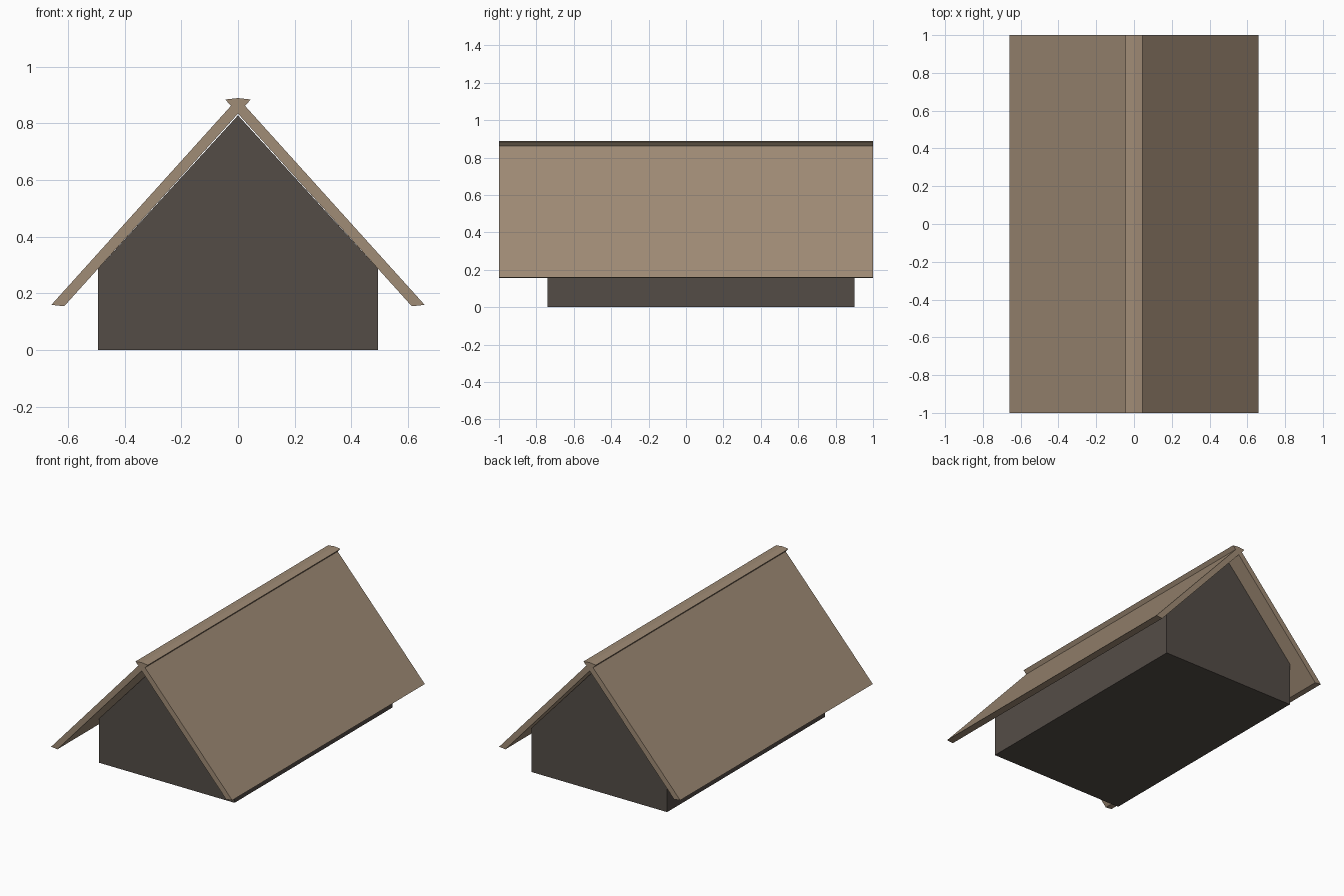
import bpy
import bmesh

if "Cube" in bpy.data.objects:
    bpy.data.objects.remove(bpy.data.objects["Cube"], do_unlink=True)


def make_material(name, rgb):
    mat = bpy.data.materials.new(name)
    mat.use_nodes = True
    color = (*rgb, 1.0)
    mat.diffuse_color = color
    bsdf = next(n for n in mat.node_tree.nodes if n.type == "BSDF_PRINCIPLED")
    bsdf.inputs["Base Color"].default_value = color
    return mat


def extrude_profile(name, profile, y_front, y_back, mat):
    """Extrude an x-z outline along y into a closed, flat-faced solid."""
    bm = bmesh.new()
    face = bm.faces.new([bm.verts.new((x, y_front, z)) for x, z in profile])
    result = bmesh.ops.extrude_face_region(bm, geom=[face])
    moved = [g for g in result["geom"] if isinstance(g, bmesh.types.BMVert)]
    bmesh.ops.translate(bm, verts=moved, vec=(0, y_back - y_front, 0))
    bmesh.ops.recalc_face_normals(bm, faces=bm.faces)
    mesh = bpy.data.meshes.new(name)
    bm.to_mesh(mesh)
    bm.free()
    mesh.materials.append(mat)
    obj = bpy.data.objects.new(name, mesh)
    bpy.context.collection.objects.link(obj)
    return obj


wall_mat = make_material("dark timber", (0.088, 0.073, 0.062))
roof_mat = make_material("tan roof boards", (0.352, 0.261, 0.180))

# House body with gabled ends, set slightly towards the back
wall_x, eave_z, apex_z = 0.493, 0.288, 0.828
body = [(-wall_x, 0), (wall_x, 0), (wall_x, eave_z), (0, apex_z), (-wall_x, eave_z)]
extrude_profile("house_body", body, -0.74, 0.90, wall_mat)

# Two sloping roof slabs whose upper ends cross at the ridge
slab = [(0.658, 0.16), (0.0, 0.889), (-0.045, 0.884), (0.613, 0.155)]
for side, sign in (("left", 1), ("right", -1)):
    outline = [(sign * x, z) for x, z in slab]
    extrude_profile(side + "_roof_slab", outline, -1.0, 1.0, roof_mat)
